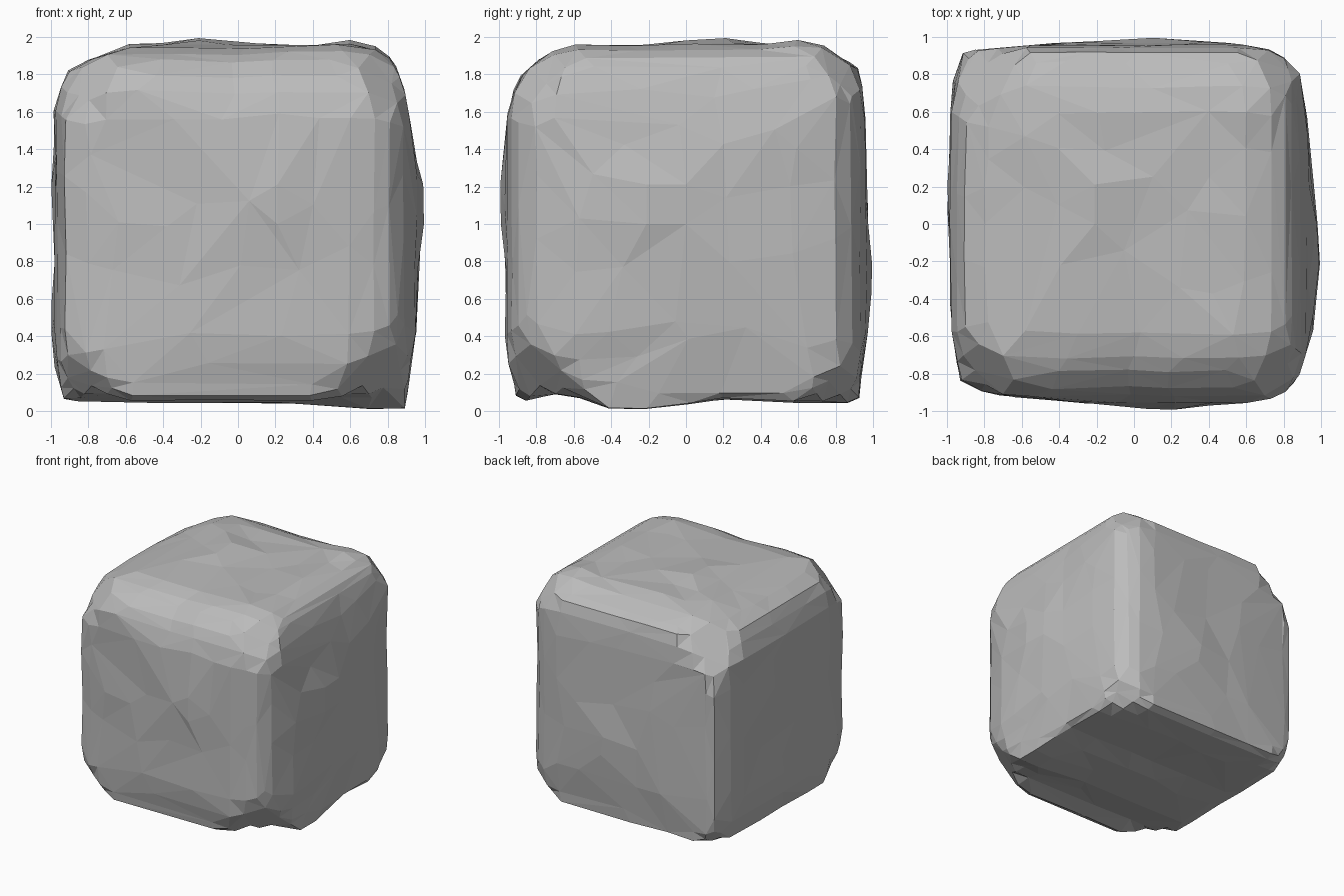
import bpy, bmesh, math
from mathutils import Vector, noise

cube = bpy.data.objects.get("Cube")
if cube:
    bpy.data.objects.remove(cube, do_unlink=True)

# Outlines of the boulder along each axis (heights measured from its middle)
front = [(.89, -1), (.97, -.6), (1, -.1), (1, .2), (.93, .57), (.89, .73), (.83, .88),
         (.68, 1), (.45, .97), (-.2, 1), (-.6, .96), (-.8, .88), (-.93, .81),
         (-1, .61), (-1, -.82), (-.93, -.95), (-.4, -.96), (0, -.96)]
side = [(.93, -.96), (.98, -.6), (1, -.3), (.96, .72), (.93, .83), (.68, 1), (.42, .98),
        (.15, 1), (-.67, .96), (-.79, .88), (-.91, .77), (-.98, .56), (-1, .13),
        (-.98, -.76), (-.91, -.96), (-.65, -.9), (-.39, -1), (-.2, -1), (.2, -.94), (.6, -.96)]
plan = [(1, -.45), (1, 0), (.95, .5), (.89, .8), (.77, .93), (.45, 1), (-.2, 1),
        (-.91, .93), (-1, .75), (-1, -.4), (-.98, -.65), (-.93, -.84), (-.78, -.91),
        (-.45, -.96), (.15, -1), (.68, -.97), (.8, -.91), (.88, -.82), (.97, -.63)]

# How far each corner reaches, by the signs of its axes; the rest are blunter
corner_reach = {(-1, 1, -1): 2.62, (-1, -1, -1): 2.44, (1, 1, -1): 2.46, (1, 1, 1): 2.4}

# Flat sides of the block near its edges, and the crests that swell beyond them
flat_low, flat_high = (-.93, -.91, -.96), (.89, .93, .88)
crests = [Vector(c) for c in (
    (.68, .68, 1), (-.2, .15, 1), (.45, -.67, 1), (-.6, .42, 1), (-1, .2, .2), (-1, .1, -.5),
    (1, -.2, .1), (.15, -1, .13), (.1, 1, -.3), (.85, -.3, -1))]


def outline_scale(outline, a, b):
    """Factor that moves (a, b) outward onto the outline."""
    for i, p in enumerate(outline):
        p0, p1 = Vector(p), Vector(outline[i - 1])
        edge = p1 - p0
        den = a * edge.y - b * edge.x
        if abs(den) < 1e-6:
            continue
        s = (p0.x * edge.y - p0.y * edge.x) / den
        t = (p0.x * b - p0.y * a) / den
        if s > 0 and -1e-5 <= t <= 1 + 1e-5:
            return s
    return 9


def swell(p, axis):
    """Share of the bulge kept at a point: full on crests, less along the edges."""
    rim = 1 - max(abs(p[i]) for i in range(3) if i != axis)
    base = .3 + .5 * min(max(rim / .35, 0), 1)
    return max([base] + [math.exp(-(p - c).length_squared / .3) for c in crests])


def carve(co):
    """Push a point of the block out to the carved stone surface."""
    x, y, z = (u * (1.28 - .28 * u * u) for u in co)
    signs = tuple(int(math.copysign(1, u)) for u in (x, y, z))
    reach = corner_reach.get(signs, 2.32)
    s = min(outline_scale(front, x, z), outline_scale(side, y, z),
            outline_scale(plan, x, y), reach / (abs(x) + abs(y) + abs(z)))
    p = Vector((x, y, z)) * s
    # flatten towards the block's sides
    q = p.copy()
    for axis in range(3):
        flat = min(max(p[axis], flat_low[axis]), flat_high[axis])
        q[axis] = flat + (p[axis] - flat) * swell(p, axis)
    # shallow dents away from the crests
    keep = max(math.exp(-(p - c).length_squared / .06) for c in crests)
    dent = abs(noise.noise(p * 1.8 + Vector((5, 2, 9))))
    return q * (1 - .025 * dent * (1 - keep))


# Stone block, standing on the ground
bm = bmesh.new()
bmesh.ops.create_cube(bm, size=2)
bmesh.ops.subdivide_edges(bm, edges=bm.edges[:], cuts=11, use_grid_fill=True)
for v in bm.verts:
    v.co = carve(v.co) + Vector((0, 0, 1))
bmesh.ops.triangulate(bm, faces=bm.faces[:], quad_method='SHORT_EDGE')
mesh = bpy.data.meshes.new("stone_block")
bm.to_mesh(mesh)
bm.free()
stone = bpy.data.objects.new("stone_block", mesh)
bpy.context.collection.objects.link(stone)

# Irregular low-poly facets
facets = stone.modifiers.new("facets", 'DECIMATE')
facets.ratio = .4

# Stone colour
grey = bpy.data.materials.new("stone_grey")
grey.use_nodes = True
colour = (.5, .5, .5, 1)
grey.diffuse_color = colour
grey.node_tree.nodes["Principled BSDF"].inputs["Base Color"].default_value = colour
mesh.materials.append(grey)
